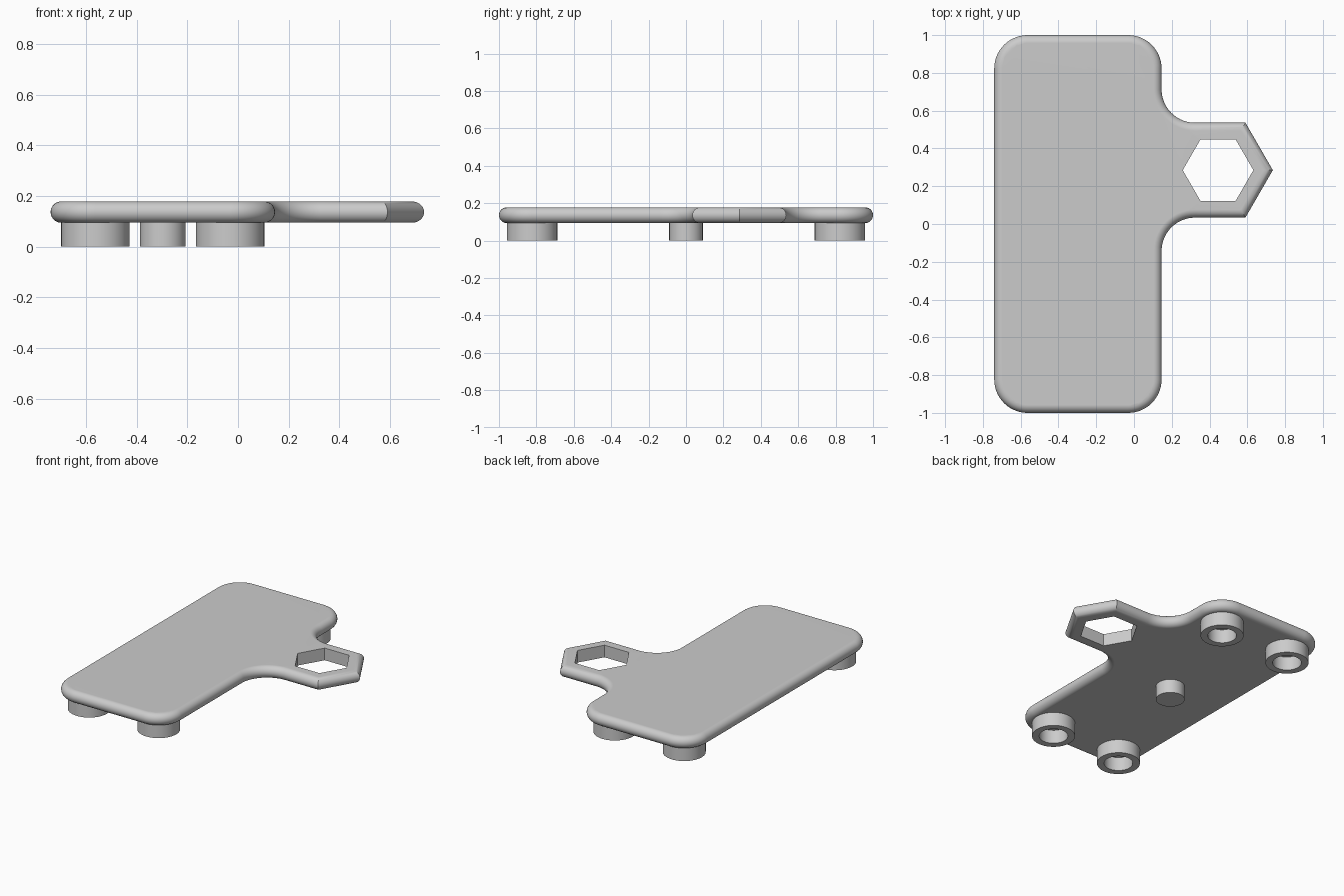
import bpy, bmesh, math
from mathutils import Vector

cube = bpy.data.objects.get("Cube")
if cube:
    bpy.data.objects.remove(cube)

GREY = (0.6, 0.6, 0.6, 1)
grey = bpy.data.materials.new("plain grey")
grey.use_nodes = True
grey.diffuse_color = GREY
grey.node_tree.nodes["Principled BSDF"].inputs["Base Color"].default_value = GREY

MID_X, HALF_W, CORNER = -0.297, 0.443, 0.177   # board centre, half width, corner radius
BOTTOM, TOP = 0.094, 0.178
HEX = Vector((0.445, 0.285))                   # centre of the hexagonal tab
HEX_OUT, HEX_IN = 0.29, 0.187


def finish(bm, name):
    bmesh.ops.recalc_face_normals(bm, faces=bm.faces[:])
    mesh = bpy.data.meshes.new(name)
    bm.to_mesh(mesh)
    bm.free()
    mesh.materials.append(grey)
    obj = bpy.data.objects.new(name, mesh)
    bpy.context.collection.objects.link(obj)
    bpy.ops.object.select_all(action='DESELECT')
    obj.select_set(True)
    bpy.context.view_layer.objects.active = obj
    bpy.ops.object.shade_smooth_by_angle(angle=math.radians(30))
    return obj


def arc(cx, cy, start, end, steps=14):
    angles = [math.radians(start + (end - start) * i / steps) for i in range(steps + 1)]
    return [Vector((cx + CORNER * math.cos(a), cy + CORNER * math.sin(a))) for a in angles]


def hexagon(radius, first=0, last=6):
    return [HEX + radius * Vector((math.cos(k * math.pi / 3), math.sin(k * math.pi / 3)))
            for k in range(first, last)]


def inset(points, d):
    """Move a counter-clockwise outline inwards by d with mitred corners."""
    result = []
    for i, p in enumerate(points):
        a = (p - points[i - 1]).normalized()
        b = (points[(i + 1) % len(points)] - p).normalized()
        na, nb = Vector((-a.y, a.x)), Vector((-b.y, b.x))
        result.append(p + (na + nb) * d / (1 + na.dot(nb)))
    return result


def loop_edges(bm, verts):
    return [bm.edges.get((v, verts[i - 1])) or bm.edges.new((v, verts[i - 1]))
            for i, v in enumerate(verts)]


def bridge(bm, low, high):
    for i in range(len(low)):
        bm.faces.new((low[i - 1], low[i], high[i], high[i - 1]))


# Board outline, counter-clockwise, with the tab on its left side
right, left = MID_X - HALF_W, MID_X + HALF_W
tab_half = HEX_OUT * math.sqrt(3) / 2
outline = (arc(right + CORNER, CORNER - 1, 180, 270)
           + arc(left - CORNER, CORNER - 1, 270, 360)
           + arc(left + CORNER, HEX.y - tab_half - CORNER, 180, 90)
           + hexagon(HEX_OUT, -1, 2)
           + arc(left + CORNER, HEX.y + tab_half + CORNER, 270, 180)
           + arc(left - CORNER, 1 - CORNER, 0, 90)
           + arc(right + CORNER, 1 - CORNER, 90, 180))

# Board with a fully rounded rim
bm = bmesh.new()
radius, middle, steps = (TOP - BOTTOM) / 2, (TOP + BOTTOM) / 2, 14
rings = []
for i in range(steps + 1):
    a = math.pi * (i / steps - 0.5)
    z = middle + radius * math.sin(a)
    rings.append([bm.verts.new((p.x, p.y, z))
                  for p in inset(outline, radius * (1 - math.cos(a)))])
for low, high in zip(rings, rings[1:]):
    bridge(bm, low, high)

# Hexagonal hole and the flat caps around it
hole = [[bm.verts.new((p.x, p.y, z)) for p in hexagon(HEX_IN)] for z in (BOTTOM, TOP)]
bridge(bm, *hole)
for ring, rim in zip((rings[0], rings[-1]), hole):
    bmesh.ops.triangle_fill(bm, use_beauty=True, use_dissolve=False,
                            edges=loop_edges(bm, ring) + loop_edges(bm, rim))
board = finish(bm, "board")
normals = board.modifiers.new("flat caps", 'WEIGHTED_NORMAL')
normals.keep_sharp = True


# Feet: tubes under the corners and a solid peg in the middle
def foot(name, x, y, outer, inner=0):
    bm = bmesh.new()
    top = BOTTOM + 0.003
    circles = []
    for r, z in ((inner, top), (inner, 0), (outer, 0), (outer, top)):
        if r:
            circles.append(bmesh.ops.create_circle(bm, segments=48, radius=r)["verts"])
            for v in circles[-1]:
                v.co.z = z
    for low, high in zip(circles, circles[1:]):
        bridge(bm, low, high)
    if inner:
        bridge(bm, circles[-1], circles[0])
    else:
        for c in circles:
            bm.faces.new(c)
    finish(bm, name).location = (x, y, 0)


for side, sx in (("left", 1), ("right", -1)):
    for end, sy in (("front", -1), ("back", 1)):
        foot(f"{end}_{side}_foot", MID_X + sx * (HALF_W - CORNER), sy * (1 - CORNER), 0.135, 0.09)
foot("centre_peg", MID_X, 0, 0.09)
